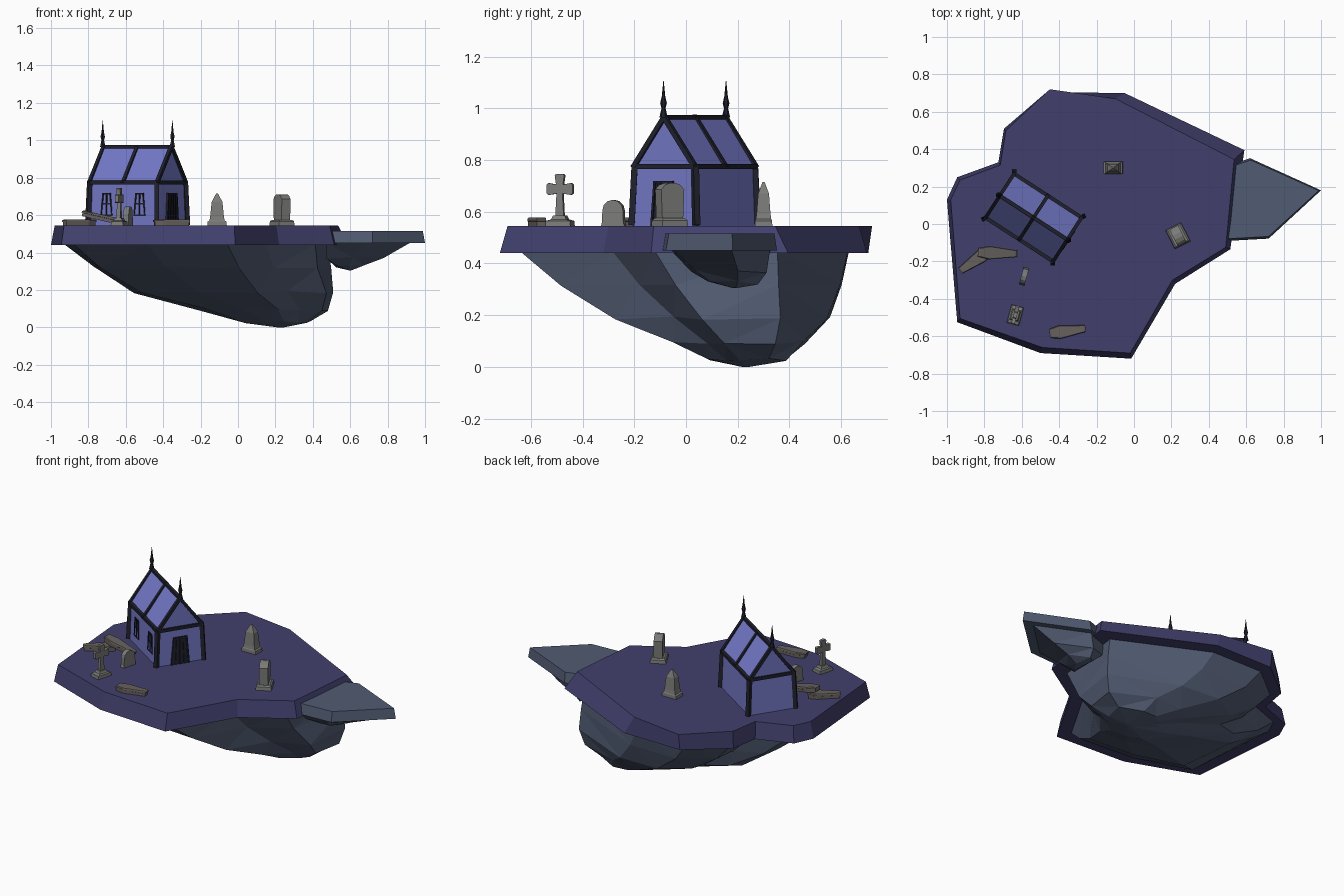
import bpy, bmesh, random
from math import radians, sin, cos, pi, hypot
from mathutils import Matrix, Vector

if "Cube" in bpy.data.objects:
    bpy.data.objects.remove(bpy.data.objects["Cube"])

random.seed(4)
GROUND = 0.545


def material(name, rgb):
    m = bpy.data.materials.new(name)
    m.diffuse_color = (*rgb, 1)
    m.use_nodes = True
    m.node_tree.nodes["Principled BSDF"].inputs["Base Color"].default_value = m.diffuse_color
    return m


SOIL = material("soil", (0.053, 0.051, 0.152))
ROCK = material("rock", (0.083, 0.106, 0.168))
WALL = material("wall", (0.175, 0.19, 0.57))
TRIM = material("trim", (0.014, 0.015, 0.026))
STONE = material("stone", (0.20, 0.20, 0.195))
WOOD = material("coffin", (0.135, 0.12, 0.112))


def finish(name, bm, mat, M=Matrix()):
    bmesh.ops.recalc_face_normals(bm, faces=bm.faces)
    me = bpy.data.meshes.new(name)
    bm.to_mesh(me)
    bm.free()
    me.materials.append(mat)
    ob = bpy.data.objects.new(name, me)
    ob.matrix_world = M
    bpy.context.collection.objects.link(ob)
    return ob


def loft(name, rings, mat, M=Matrix(), triangulate=False):
    """Skin a stack of equal-length rings and cap both ends."""
    bm = bmesh.new()
    vs = [[bm.verts.new(p) for p in r] for r in rings]
    n = len(rings[0])
    for a, b in zip(vs, vs[1:]):
        for i in range(n):
            j = (i + 1) % n
            bm.faces.new((a[i], a[j], b[j], b[i]))
    bm.faces.new(vs[0])
    bm.faces.new(vs[-1])
    if triangulate:
        bmesh.ops.triangulate(bm, faces=bm.faces)
    return finish(name, bm, mat, M)


def stack(name, levels, mat, M):
    """Rectangular tapered block from (half x, half y, z) levels."""
    return loft(name, [[(-x, -y, z), (x, -y, z), (x, y, z), (-x, y, z)]
                       for x, y, z in levels], mat, M)


def plate(name, profile, t, mat, M):
    """Upright x-z profile extruded to thickness t."""
    return loft(name, [[(x, y, z) for x, z in profile] for y in (-t / 2, t / 2)], mat, M)


def bars(name, segs, w, mat, M):
    """Square beams between pairs of points, joined in one object."""
    bm = bmesh.new()
    for a, b in segs:
        a, b = Vector(a), Vector(b)
        d = b - a
        T = (Matrix.Translation((a + b) / 2) @ d.to_track_quat('Z', 'Y').to_matrix().to_4x4()
             @ Matrix.Diagonal((w, w, d.length + w * 0.6, 1)))
        bmesh.ops.create_cube(bm, size=1, matrix=T)
    return finish(name, bm, mat, M)


def place(x, y, deg, z=GROUND, tilt=0):
    return (Matrix.Translation((x, y, z)) @ Matrix.Rotation(radians(deg), 4, 'Z')
            @ Matrix.Rotation(radians(tilt), 4, 'Y'))


def unit_box(pts):
    """Rescale points to fill -1..1 on both axes."""
    lo = [min(p[i] for p in pts) for i in (0, 1)]
    hi = [max(p[i] for p in pts) for i in (0, 1)]
    return [tuple(2 * (p[i] - lo[i]) / (hi[i] - lo[i]) - 1 for i in (0, 1)) for p in pts]


def hanging_rock(name, outline, boxes, tip):
    """Outline squeezed into shrinking (x0, x1, y0, y1, z) boxes, rounding off towards a tip."""
    rings, shape = [], unit_box(outline)
    for k, (x0, x1, y0, y1, z) in enumerate(boxes):
        j = 0.008 if k else 0
        t = (0, 0, 0.05, 0.15, 0.3)[k]
        ring = unit_box([(u * (1 - t + t / hypot(u, v)), v * (1 - t + t / hypot(u, v)))
                         for u, v in shape])
        rings.append([(x0 + (u + 1) / 2 * (x1 - x0) + random.uniform(-j, j),
                       y0 + (v + 1) / 2 * (y1 - y0) + random.uniform(-j, j),
                       z + random.uniform(-j, j)) for u, v in ring])
    rings.append([tuple(tip[i] + 0.1 * (p[i] - tip[i]) for i in (0, 1)) + (tip[2],)
                  for p in rings[-1]])
    return loft(name, rings, ROCK, triangulate=True)


# Island slab
low = [(-1, .13), (-.945, .25), (-.725, .33), (-.695, .51), (-.45, .705), (-.05, .70),
       (.59, .395), (.515, -.135), (.22, -.32), (-.015, -.72), (-.5, -.69), (-.945, -.525)]
top = [(-.98, .13), (-.93, .235), (-.715, .315), (-.685, .5), (-.45, .72), (-.1, .67),
       (.535, .345), (.49, -.125), (.205, -.3), (-.02, -.69), (-.49, -.66), (-.93, -.505)]
loft("island_slab", [[(*p, .44) for p in low], [(*p, GROUND) for p in top]], SOIL)
hanging_rock("island_rock", low, [
    (-.93, .48, -.64, .63, .445), (-.78, .49, -.49, .60, .32), (-.55, .51, -.27, .55, .19),
    (-.20, .475, -.06, .46, .095), (.03, .38, .08, .38, .03)], (.23, .23, 0))

# Rock ledge on the right
ledge = [(.47, .30), (.62, .352), (1, .18), (.72, -.078), (.47, -.092)]
loft("ledge_slab", [[(*p, .45) for p in ledge],
                    [(.7 + (x - .7) * .96, .15 + (y - .15) * .95, .515) for x, y in ledge]], ROCK)
hanging_rock("ledge_rock", ledge, [
    (.47, .92, -.06, .325, .452), (.48, .78, .02, .31, .37), (.52, .68, .09, .27, .325)],
    (.6, .19, .305))

# Chapel body
C = place(-.537, .034, -33)
bm = bmesh.new()
base, eave = [[bm.verts.new((sx * x, sy * y, z)) for sx, sy in ((-1, -1), (1, -1), (1, 1), (-1, 1))]
              for x, y, z in ((.215, .145, 0), (.212, .138, .23))]
r0, r1 = [bm.verts.new((s * .215, 0, .425)) for s in (-1, 1)]
bm.faces.new(base)
for i in range(4):
    j = (i + 1) % 4
    bm.faces.new((base[i], base[j], eave[j], eave[i]))
bm.faces.new((eave[0], eave[1], r1, r0))
bm.faces.new((eave[2], eave[3], r0, r1))
bm.faces.new((eave[1], eave[2], r1))
bm.faces.new((eave[3], eave[0], r0))
finish("chapel_walls", bm, WALL, C)

# Chapel timber frame
S = (-1, 1)
bars("chapel_posts", [((x * .219, y * .149, 0.01), (x * .213, y * .139, .23)) for x in S for y in S],
     .024, TRIM, C)
bars("chapel_eave_beams", [((-.213, y * .14, .23), (.213, y * .14, .23)) for y in S]
     + [((x * .213, -.14, .23), (x * .213, .14, .23)) for x in S], .02, TRIM, C)
bars("chapel_rafters", [((x * .215, y * .14, .23), (x * .215, 0, .42)) for x in (-1, 0, 1) for y in S]
     + [((-.215, 0, .42), (.215, 0, .42))], .019, TRIM, C)

# Roof spikes
for s, side in ((-1, "back"), (1, "front")):
    loft("roof_spike_" + side, [[(s * .222 + r * cos(i * pi / 3), r * sin(i * pi / 3), z)
         for i in range(6)] for r, z in ((.016, .42), (.008, .455), (.013, .475), (.007, .5), (.001, .56))],
         TRIM, C)

# Windows: tapered frames with crossbars
for u, side in ((-.105, "left"), (.105, "right")):
    y, w, v = -.143, .034, .022
    bars("window_" + side, [((u - w, y, .055), (u + w, y, .055)), ((u - v, y, .17), (u + v, y, .17)),
         ((u - w, y, .055), (u - v, y, .17)), ((u + w, y, .055), (u + v, y, .17)),
         ((u, y, .055), (u, y, .17)), ((u - .03, y, .115), (u + .03, y, .115))], .007, TRIM, C)

# Barred door on the gable end
D = C @ Matrix.Translation((.217, 0, 0)) @ Matrix.Rotation(pi / 2, 4, 'Z')
plate("door_panel", [(-.058, 0), (.058, 0), (.042, .172), (-.042, .172)], .008, TRIM, D)
bars("door_bars", [((k * .054, -.005, .004), (k * .04, -.005, .17)) for k in (-1, -.5, 0, .5, 1)]
     + [((-.042, -.005, .17), (.042, -.005, .17))], .009, TRIM, D)

# Stone cross
M = place(-.635, -.487, 75)
stack("cross_base", [(.05, .034, 0), (.048, .032, .02), (.03, .024, .025), (.024, .018, .04)], STONE, M)
half = [(.017, .03), (.012, .125), (.045, .12), (.052, .126), (.052, .16), (.045, .166),
        (.014, .16), (.019, .195), (.014, .201)]
plate("cross", half + [(-x, z) for x, z in reversed(half)], .02, STONE, M)

# Rounded headstone
M = place(-.588, -.28, 75)
plate("round_headstone", [(-.047, 0), (.047, 0), (.043, .012)]
      + [(.041 * cos(i * pi / 6), .06 + .041 * sin(i * pi / 6)) for i in range(7)] + [(-.043, .012)],
      .03, STONE, M)

# Obelisk
stack("obelisk", [(.052, .034, 0), (.05, .033, .02), (.041, .03, .026), (.037, .027, .045),
                  (.029, .021, .125), (.005, .004, .17)], STONE, place(-.112, .30, 0))

# Shouldered headstone
M = place(.235, -.063, 117)
stack("headstone_base", [(.056, .047, 0), (.054, .045, .022), (.046, .036, .03)], STONE, M)
half = [(.045, .025), (.05, .14), (.034, .158), (.012, .166)]
plate("headstone", half + [(-x, z) for x, z in reversed(half)], .052, STONE, M)

# Coffins: body with an overhanging lid
hexagon = [(-.1, -.024), (-.045, -.036), (.1, -.018), (.1, .018), (-.045, .036), (-.1, .024)]
for name, M, s in (("front_coffin", place(-.355, -.572, 8), .97),
                   ("low_coffin", place(-.85, -.195, 215), .97),
                   ("leaning_coffin", place(-.735, -.155, -2, GROUND + .027, 13), 1.07)):
    loft(name, [[(x * s * k, y * k, z) for x, y in hexagon]
                for k, z in ((.95, 0), (.96, .018), (1, .019), (1, .027), (.9, .032))], WOOD, M)
